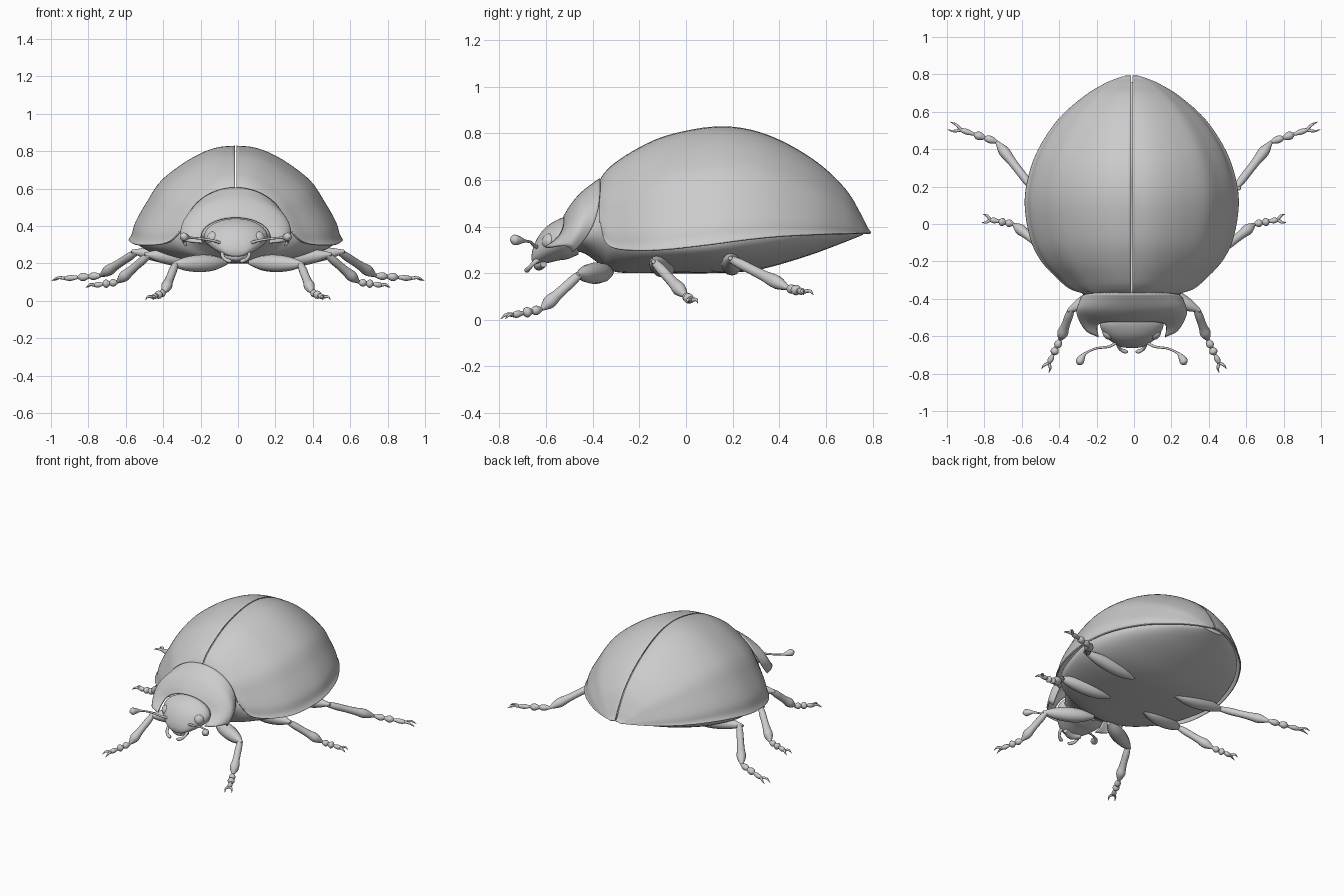
import bpy, bmesh, math
from mathutils import Vector

if "Cube" in bpy.data.objects:
    bpy.data.objects.remove(bpy.data.objects["Cube"])

CX = -0.012  # body axis


def spline(pts, n=6):
    """Catmull-Rom through tuples of any size."""
    p = [Vector(q) for q in pts]
    p = [2 * p[0] - p[1]] + p + [2 * p[-1] - p[-2]]
    out = []
    for i in range(1, len(p) - 2):
        a, b, c, d = p[i - 1:i + 3]
        for k in range(n):
            t = k / n
            out.append(0.5 * (2 * b + (c - a) * t + (2 * a - 5 * b + 4 * c - d) * t * t
                              + (3 * b - a - 3 * c + d) * t ** 3))
    return out + [p[-2]]


def loft(bm, rings, closed=True):
    vs = [[bm.verts.new(v) for v in r] for r in rings]
    n = len(vs[0])
    for a, b in zip(vs, vs[1:]):
        for i in range(n if closed else n - 1):
            j = (i + 1) % n
            bm.faces.new((a[i], a[j], b[j], b[i]))
    if closed:
        bm.faces.new(vs[0])
        bm.faces.new(vs[-1])


def tube(bm, pts, n=4, sides=12):
    """Round limb through (x, y, z, radius) points."""
    s = spline(pts, n)
    c = [v.xyz for v in s]
    rings, q, prev = [], None, None
    for i in range(len(c)):
        t = (c[min(i + 1, len(c) - 1)] - c[max(i - 1, 0)]).normalized()
        q = t.to_track_quat('Z', 'Y') if q is None else prev.rotation_difference(t) @ q
        prev = t
        r = max(s[i][3], 0.001)
        rings.append([c[i] + q @ Vector((r * math.cos(a), r * math.sin(a), 0))
                      for a in (math.tau * k / sides for k in range(sides))])
    loft(bm, rings)


def finish(name, bm, x=CX, mirror=False, thick=0, angle=50):
    bmesh.ops.recalc_face_normals(bm, faces=bm.faces)
    me = bpy.data.meshes.new(name)
    bm.to_mesh(me)
    bm.free()
    ob = bpy.data.objects.new(name, me)
    bpy.context.collection.objects.link(ob)
    ob.location.x = x
    if thick:
        m = ob.modifiers.new("thickness", 'SOLIDIFY')
        m.thickness, m.offset = thick, 0
    if mirror:
        m = ob.modifiers.new("mirror", 'MIRROR')
        m.use_mirror_merge = False
    bpy.ops.object.select_all(action='DESELECT')
    ob.select_set(True)
    bpy.context.view_layer.objects.active = ob
    bpy.ops.object.shade_smooth_by_angle(angle=math.radians(angle))
    return ob


# wing cases: y, half width, rim height, crest height
stations = [(-.368, .265, .41, .595), (-.345, .325, .335, .63), (-.30, .38, .305, .672),
            (-.20, .475, .297, .735), (-.08, .535, .302, .787), (.10, .565, .322, .823),
            (.25, .547, .342, .817), (.40, .492, .357, .768), (.56, .385, .365, .673),
            (.68, .25, .368, .56), (.745, .145, .37, .455), (.775, .075, .37, .395),
            (.79, .03, .37, .376)]
profile = spline([(0, 1), (.15, .985), (.30, .93), (.49, .81), (.70, .62), (.83, .40),
                  (.935, .19), (.97, .06), (1, 0)], 5)
bm = bmesh.new()
loft(bm, [[(.004 + max(w, 0) * hw, y, lo + (hi - lo) * t) for w, t in profile]
          for y, hw, lo, hi in spline(stations)], closed=False)
finish("wing_case", bm, mirror=True, thick=.008)

# belly and thorax: y, half width, centre height, half height
body = [(-.57, .10, .33, .03), (-.45, .20, .365, .075), (-.37, .265, .37, .13),
        (-.30, .36, .345, .14), (-.15, .465, .32, .12), (.10, .535, .33, .13),
        (.30, .51, .36, .147), (.50, .41, .375, .108), (.66, .25, .38, .055),
        (.76, .08, .377, .012)]
ring = [math.tau * k / 48 for k in range(48)]
bm = bmesh.new()
loft(bm, [[(hw * math.cos(a), y, z + r * math.sin(a)) for a in ring]
          for y, hw, z, r in spline(body)])
finish("belly", bm)

# neck shield: half width, side height, top height, top y, side y
arcs = [(.275, .36, .603, -.368, -.425), (.29, .365, .545, -.445, -.475),
        (.25, .352, .49, -.492, -.53), (.185, .34, .445, -.52, -.56)]
bm = bmesh.new()
rows = []
for w, zs, zt, yt, ys in spline(arcs):
    rows.append([])
    for k in range(49):
        a = math.radians(-106 + 212 * k / 48)
        c = math.cos(a)
        rows[-1].append((w * math.sin(a), yt + (ys - yt) * (1 - c) ** 3, zs + (zt - zs) * c))
loft(bm, rows, closed=False)
finish("neck_shield", bm, thick=.01)

# head: y, half width, centre height, half height
head = [(-.46, .12, .35, .07), (-.51, .16, .35, .09), (-.55, .168, .342, .088),
        (-.60, .14, .32, .078), (-.635, .10, .295, .06), (-.655, .065, .275, .035),
        (-.662, .03, .268, .012)]
bm = bmesh.new()
loft(bm, [[(hw * math.cos(a), y, z + r * math.sin(a)) for a in ring]
          for y, hw, z, r in spline(head)])
finish("head", bm)

# mouth
bm = bmesh.new()
tube(bm, [(-.06, -.61, .24, .015), (0, -.63, .235, .024), (.06, -.61, .24, .015)])
finish("mouth", bm)

# eyes
bm = bmesh.new()
bmesh.ops.create_uvsphere(bm, u_segments=20, v_segments=12, radius=.036)
bmesh.ops.translate(bm, verts=bm.verts, vec=(.12, -.582, .335))
finish("eye", bm, mirror=True)

# antennae with clubbed ends
bm = bmesh.new()
tube(bm, [(.07, -.625, .305, .009), (.12, -.655, .322, .007), (.19, -.665, .333, .006),
          (.245, -.69, .338, .007), (.267, -.715, .341, .018), (.28, -.738, .343, .022),
          (.288, -.752, .343, .006)])
finish("antenna", bm, mirror=True)

# feelers beside the mouth
bm = bmesh.new()
tube(bm, [(.06, -.61, .27, .012), (.072, -.645, .25, .010), (.06, -.67, .225, .009),
          (.035, -.682, .213, .011), (.022, -.684, .214, .005)])
finish("mouth_feeler", bm, mirror=True)


def leg(name, hip, knee, ankle, tip, thigh):
    hip, knee, ankle, tip = map(Vector, (hip, knee, ankle, tip))
    bm = bmesh.new()

    def part(a, b, radii):
        n = len(radii) - 1
        tube(bm, [(*a.lerp(b, i / n), r) for i, r in enumerate(radii)])
    # thigh, shin
    part(hip, knee, [.012, thigh * .8, thigh, thigh * .95, thigh * .7, .008])
    part(hip.lerp(knee, .93), ankle, [.016, .022, .022, .024, .029, .008])
    # foot joints
    for a, b, r in ((-.03, .27, .02), (.22, .48, .022), (.43, .78, .015)):
        part(ankle.lerp(tip, a), ankle.lerp(tip, b), [.006, r * .7, r, r * .9, .006])
    # claws
    d = (tip - ankle).normalized()
    side = d.cross(Vector((0, 0, 1))).normalized()
    base = ankle.lerp(tip, .74)
    for s in (-1, 1):
        mid = base.lerp(tip, .5) + side * s * .018 + Vector((0, 0, .006))
        end = tip + side * s * .022 - Vector((0, 0, .008))
        tube(bm, [(*base, .009), (*mid, .007), (*end, .001)], sides=8)
    finish(name, bm, x=0, mirror=True)


leg("front_leg", (.06, -.32, .205), (.355, -.465, .195), (.395, -.62, .045), (.475, -.785, .012), .046)
leg("middle_leg", (.14, -.07, .21), (.50, -.14, .25), (.645, 0, .10), (.81, .03, .078), .046)
leg("hind_leg", (.17, .20, .215), (.57, .19, .265), (.735, .44, .135), (.99, .525, .115), .043)
